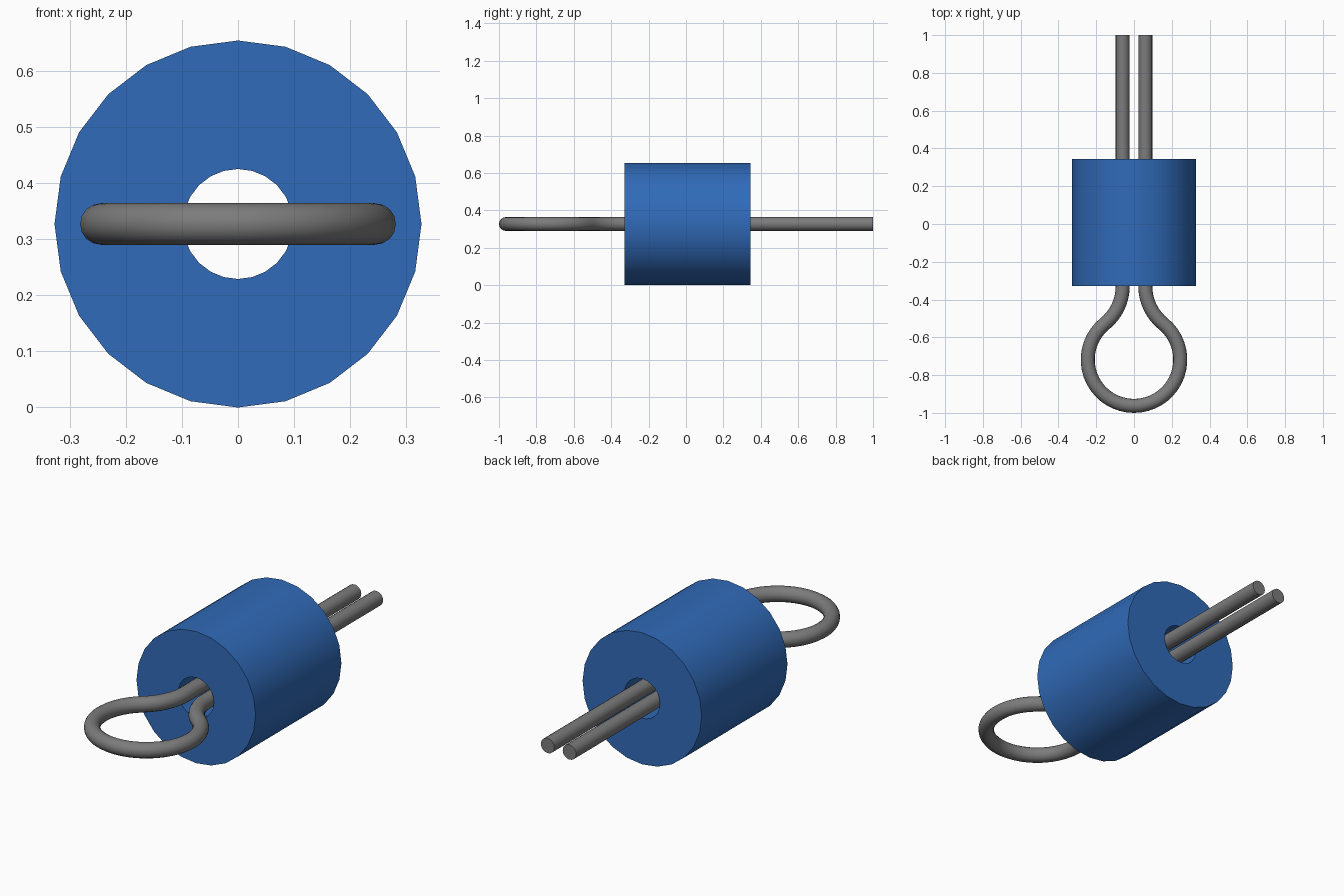
import bpy, bmesh, math
from mathutils import Vector

cube = bpy.data.objects.get("Cube")
if cube:
    bpy.data.objects.remove(cube, do_unlink=True)

AXIS_Z = 0.327      # height of the shared axis
WIRE = 0.037        # wire radius


def material(name, colour):
    mat = bpy.data.materials.new(name)
    mat.use_nodes = True
    mat.diffuse_color = (*colour, 1)
    mat.node_tree.nodes["Principled BSDF"].inputs["Base Color"].default_value = (*colour, 1)
    return mat


def add_object(name, data, mat):
    obj = bpy.data.objects.new(name, data)
    bpy.context.collection.objects.link(obj)
    data.materials.append(mat)
    obj.location.z = AXIS_Z
    return obj


def smooth(obj):
    bpy.ops.object.select_all(action='DESELECT')
    obj.select_set(True)
    bpy.context.view_layer.objects.active = obj
    bpy.ops.object.shade_smooth_by_angle(angle=math.radians(35))


def arc(cx, cy, radius, start, end, steps):
    angles = [start + (end - start) * i / steps for i in range(steps + 1)]
    return [(cx + radius * math.cos(a), cy + radius * math.sin(a)) for a in angles]


blue = material("blue", (0.03, 0.145, 0.48))
grey = material("grey", (0.2, 0.2, 0.2))

# Hollow sleeve: a rectangle section spun around the y axis
outer, bore, front, back = AXIS_Z, 0.098, -0.329, 0.344
bm = bmesh.new()
section = [bm.verts.new((0, y, r)) for r, y in
           ((bore, front), (outer, front), (outer, back), (bore, back))]
edges = [bm.edges.new((section[i], section[(i + 1) % 4])) for i in range(4)]
bmesh.ops.spin(bm, geom=section + edges, cent=(0, 0, 0), axis=(0, 1, 0),
               angle=math.tau, steps=24)
bmesh.ops.remove_doubles(bm, verts=bm.verts, dist=0.0005)
bmesh.ops.recalc_face_normals(bm, faces=bm.faces)
mesh = bpy.data.meshes.new("sleeve")
bm.to_mesh(mesh)
bm.free()
smooth(add_object("sleeve", mesh, blue))

# Wire path: straight leg, outward bend, then half of the round loop
leg_x, loop_r, neck_y = 0.06, 0.245, -0.33
loop_y = -1 + WIRE + loop_r
rise = neck_y - loop_y
bend_r = (leg_x ** 2 + rise ** 2 - loop_r ** 2) / (2 * (loop_r - leg_x))
meet = math.atan2(rise, leg_x + bend_r)
half = [(leg_x, 1.0)]
half += arc(leg_x + bend_r, neck_y, bend_r, math.pi, math.pi + meet, 8)
half += arc(0, loop_y, loop_r, meet, -math.pi / 2, 18)[1:]
path = half + [(-x, y) for x, y in reversed(half[:-1])]

# Sweep a round section along the path
curve = bpy.data.curves.new("wire_path", 'CURVE')
curve.dimensions = '3D'
curve.bevel_depth = WIRE
curve.bevel_resolution = 6
curve.use_fill_caps = True
spline = curve.splines.new('POLY')
spline.points.add(len(path) - 1)
for point, (x, y) in zip(spline.points, path):
    point.co = (x, y, 0, 1)
helper = bpy.data.objects.new("wire_path", curve)
bpy.context.collection.objects.link(helper)
bpy.context.view_layer.update()
wire_mesh = bpy.data.meshes.new_from_object(
    helper.evaluated_get(bpy.context.evaluated_depsgraph_get()))
bpy.data.objects.remove(helper, do_unlink=True)
wire_mesh.name = "wire_loop"
wire_mesh.materials.clear()

# Weld the end caps to the tube
bm = bmesh.new()
bm.from_mesh(wire_mesh)
bmesh.ops.remove_doubles(bm, verts=bm.verts, dist=0.0005)
bmesh.ops.recalc_face_normals(bm, faces=bm.faces)
bm.to_mesh(wire_mesh)
bm.free()
smooth(add_object("wire_loop", wire_mesh, grey))
